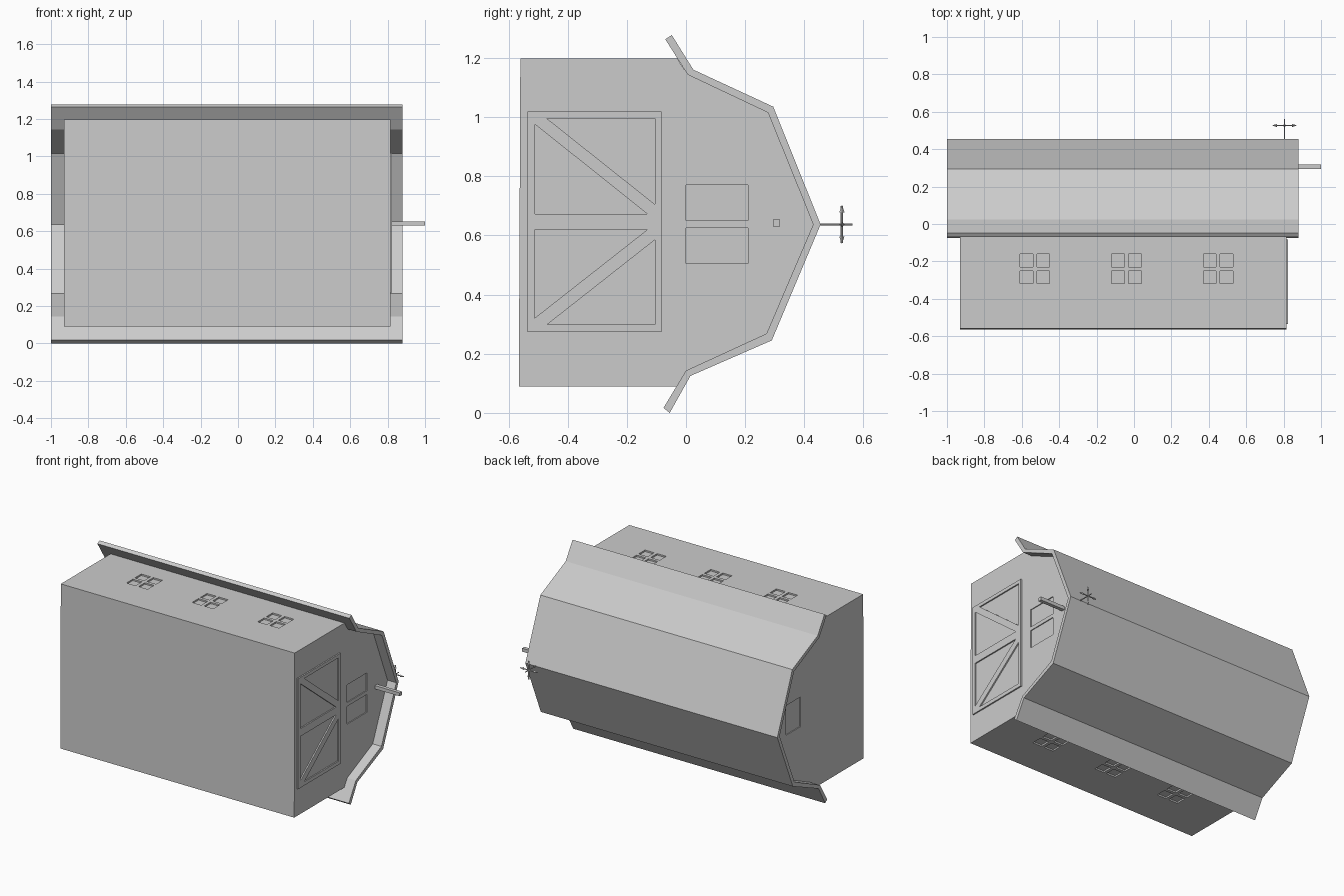
import bpy, bmesh
from mathutils import Vector, Matrix

cube = bpy.data.objects.get("Cube")
if cube:
    bpy.data.objects.remove(cube, do_unlink=True)

grey = bpy.data.materials.new("plain_grey")
grey.use_nodes = True
COLOUR = (0.6, 0.6, 0.6, 1)
grey.diffuse_color = COLOUR
grey.node_tree.nodes["Principled BSDF"].inputs["Base Color"].default_value = COLOUR

X0, X1 = -0.93, 0.815      # end walls
MID = 0.637                # height of the ridge


def add_prism(bm, outline, x0, x1):
    """Extrude a (y, z) outline along x."""
    face = bm.faces.new([bm.verts.new((x0, y, z)) for y, z in outline])
    out = bmesh.ops.extrude_face_region(bm, geom=[face])
    moved = [v for v in out["geom"] if isinstance(v, bmesh.types.BMVert)]
    bmesh.ops.translate(bm, verts=moved, vec=(x1 - x0, 0, 0))


def rect(y0, y1, z0, z1):
    return [(y0, z0), (y1, z0), (y1, z1), (y0, z1)]


def build(name, prisms):
    bm = bmesh.new()
    for outline, x0, x1 in prisms:
        add_prism(bm, outline, x0, x1)
    bmesh.ops.recalc_face_normals(bm, faces=bm.faces)
    return finish(name, bm)


def finish(name, bm):
    mesh = bpy.data.meshes.new(name)
    bm.to_mesh(mesh)
    bm.free()
    mesh.materials.append(grey)
    obj = bpy.data.objects.new(name, mesh)
    bpy.context.collection.objects.link(obj)
    return obj


def cut(obj, prisms):
    """Recess a set of prisms into an object."""
    cutter = build("cutter", prisms)
    cutter.hide_render = True
    mod = obj.modifiers.new("recess", 'BOOLEAN')
    mod.operation, mod.solver, mod.object = 'DIFFERENCE', 'EXACT', cutter
    bpy.context.view_layer.objects.active = obj
    bpy.ops.object.modifier_apply(modifier=mod.name)
    bpy.data.objects.remove(cutter, do_unlink=True)


# Roof shell: outer line, then inner line back again
outer = [(-0.048, 1.277), (0.025, 1.16), (0.295, 1.035), (0.455, MID),
         (0.29, 0.245), (0.015, 0.125), (-0.055, 0.0)]
inner = [(-0.07, 1.263), (0.006, 1.143), (0.277, 1.015), (0.43, MID),
         (0.272, 0.268), (0.0, 0.143), (-0.076, 0.017)]
build("roof", [(outer + inner[::-1], -1.0, 0.88)])

# Walls with gable ends tucked against the roof
body_outline = ([(-0.56, 1.198), (-0.03, 1.198)] + inner[1:6]
                + [(-0.03, 0.09), (-0.565, 0.09)])
walls = build("walls", [(body_outline, X0, X1)])

# Four-pane windows on both long walls, gable windows on both ends
recesses = []
for cx in (-0.53, -0.04, 0.45):
    for dx in (-0.045, 0.045):
        for cy in (-0.285, -0.195):
            for z0, z1 in ((1.188, 1.25), (0.05, 0.1)):
                recesses.append((rect(cy - 0.034, cy + 0.034, z0, z1),
                                 cx + dx - 0.034, cx + dx + 0.034))
for z0, z1 in ((0.505, 0.625), (0.65, 0.77)):
    recesses.append((rect(0.0, 0.21, z0, z1), X1 - 0.006, X1 + 0.05))
recesses.append((rect(0.11, 0.26, 0.56, 0.76), X0 - 0.05, X0 + 0.006))
cut(walls, recesses)

# Barn door with cross braces
door = build("door", [(rect(-0.535, -0.083, 0.273, 1.018), X1 - 0.002, X1 + 0.009)])
panels = [
    [(-0.47, 0.995), (-0.105, 0.995), (-0.105, 0.705)],
    [(-0.51, 0.975), (-0.51, 0.672), (-0.13, 0.672)],
    [(-0.51, 0.62), (-0.13, 0.62), (-0.512, 0.32)],
    [(-0.47, 0.298), (-0.105, 0.298), (-0.105, 0.585)],
]
cut(door, [(p, X1 + 0.0005, X1 + 0.05) for p in panels])

# Hoist beam above the door
build("hoist_beam", [(rect(0.294, 0.318, 0.63, 0.653), X1 - 0.02, 1.0)])


# Weather vane: pole, crossed arms and pointed ends
def add_rod(bm, a, b, r1, r2, sides=6):
    a, b = Vector(a), Vector(b)
    turn = (b - a).to_track_quat('Z', 'Y').to_matrix().to_4x4()
    bmesh.ops.create_cone(bm, cap_ends=True, segments=sides, radius1=r1, radius2=r2,
                          depth=(b - a).length,
                          matrix=Matrix.Translation((a + b) / 2) @ turn)


bm = bmesh.new()
hub = Vector((0.805, 0.527, MID))
add_rod(bm, (hub.x, 0.44, MID), (hub.x, 0.562, MID), 0.004, 0.003)
for axis in (Vector((1, 0, 0)), Vector((0, 0, 1))):
    add_rod(bm, hub - axis * 0.062, hub + axis * 0.062, 0.004, 0.004)
    add_rod(bm, hub + axis * 0.04, hub + axis * 0.064, 0.009, 0.001, 4)
    add_rod(bm, hub - axis * 0.04, hub - axis * 0.064, 0.009, 0.001, 4)
finish("weather_vane", bm)
